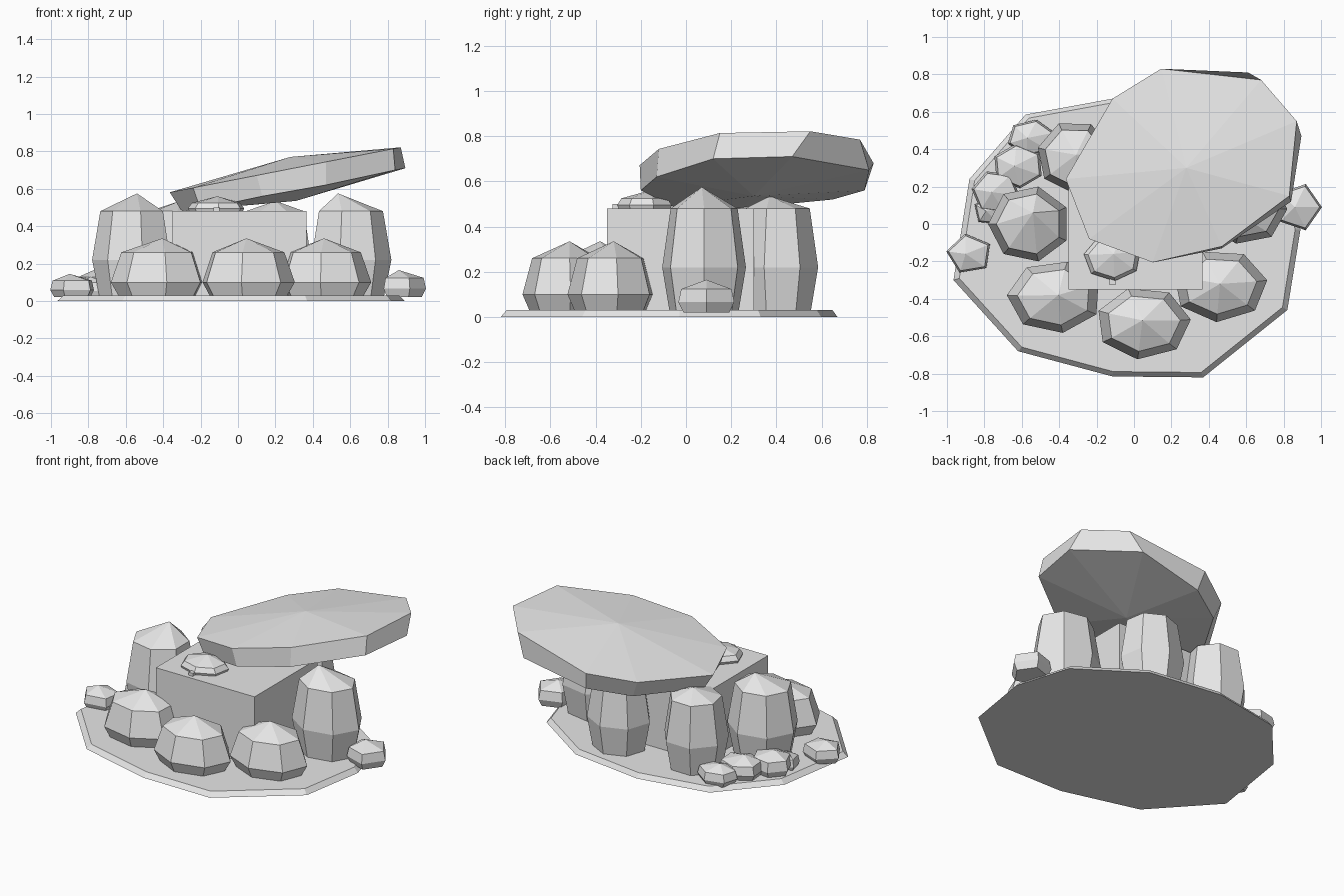
import bpy, math

stone = bpy.data.materials.new("grey stone")
stone.diffuse_color = (0.8, 0.8, 0.8, 1)


def make(name, verts, faces):
    me = bpy.data.meshes.new(name)
    me.from_pydata(verts, [], faces)
    me.materials.append(stone)
    ob = bpy.data.objects.new(name, me)
    bpy.context.collection.objects.link(ob)
    return ob


def loft(name, rings, low, high):
    """Skin counter-clockwise rings from the bottom up; low/high are cap points or None for a flat cap."""
    n = len(rings[0])
    verts = [p for r in rings for p in r]
    faces = [(k * n + i, k * n + (i + 1) % n, (k + 1) * n + (i + 1) % n, (k + 1) * n + i)
             for k in range(len(rings) - 1) for i in range(n)]
    top = (len(rings) - 1) * n
    if low:
        verts.append(low)
        faces += [((i + 1) % n, i, len(verts) - 1) for i in range(n)]
    else:
        faces.append(tuple(reversed(range(n))))
    if high:
        verts.append(high)
        faces += [(top + i, top + (i + 1) % n, len(verts) - 1) for i in range(n)]
    else:
        faces.append(tuple(range(top, top + n)))
    return make(name, verts, faces)


def rock(name, x, y, rx, ry, profile, apex, n=7, turn=0.0):
    """Faceted stone: profile is (z, radius factor) pairs, apex is its peak point."""
    rings = [[(x + rx * f * math.cos(turn + math.tau * i / n),
               y + ry * f * math.sin(turn + math.tau * i / n), z) for i in range(n)]
             for z, f in profile]
    loft(name, rings, None, apex)


# ground slab with a small sloping edge
outline = [(0.89, -0.03), (0.78, 0.33), (0.38, 0.6), (-0.115, 0.67), (-0.58, 0.585), (-0.88, 0.24),
           (-0.965, -0.3), (-0.62, -0.68), (-0.115, -0.815), (0.37, -0.82), (0.82, -0.46)]
loft("ground_slab", [[(x, y, 0) for x, y in outline],
                     [(x * 0.968, y * 0.968, 0.03) for x, y in outline]], None, None)

# chamber block
loft("chamber_block", [[(x, y, z) for x, y in ((-0.35, -0.35), (0.365, -0.35), (0.365, 0.3), (-0.35, 0.3))]
                       for z in (0.02, 0.48)], None, None)

# tilted capstone
cap_top = [(0.87, 0.55), (0.68, 0.77), (0.145, 0.83), (-0.115, 0.67), (-0.365, 0.24),
           (-0.24, -0.08), (0.10, -0.205), (0.47, -0.12), (0.83, 0.15)]
cap_low = [(0.895, 0.47, 0.71), (0.61, 0.81, 0.65), (0.17, 0.79, 0.56), (-0.07, 0.65, 0.52),
           (-0.30, 0.24, 0.48), (-0.20, -0.06, 0.49), (0.13, -0.20, 0.56), (0.47, -0.13, 0.62),
           (0.84, 0.12, 0.70)]
loft("capstone", [cap_low, [(x, y, 0.652 + 0.195 * x) for x, y in cap_top]],
     (0.31, 0.3, 0.535), (0.28, 0.3, 0.77))

# tall upright stones
tall = [(0.02, 0.82), (0.22, 1.0), (0.48, 0.80)]
uprights = [("left", -0.56, 0.0, 0.22, 0.205, (-0.54, 0.06, 0.575), 0.45),
            ("back_left", -0.32, 0.36, 0.2, 0.195, (-0.31, 0.37, 0.535), 0.2),
            ("back_right", 0.2, 0.4, 0.2, 0.185, (0.2, 0.37, 0.535), 0.6),
            ("right", 0.595, 0.08, 0.225, 0.19, (0.535, 0.07, 0.575), 0.0)]
for side, x, y, rx, ry, apex, turn in uprights:
    rock("upright_" + side, x, y, rx, ry, tall, apex, 7, turn)

# low boulders along the front
low = [(0.02, 0.82), (0.10, 1.0), (0.26, 0.78)]
for side, x, y, apex, turn in [("left", -0.425, -0.39, (-0.405, -0.38, 0.335), 0.4),
                               ("middle", 0.05, -0.53, (0.045, -0.515, 0.335), 0.1),
                               ("right", 0.46, -0.33, (0.46, -0.32, 0.335), 0.15)]:
    rock("front_boulder_" + side, x, y, 0.255, 0.195, low, apex, 7, turn)

# small scattered stones
pebbles = [(-0.88, -0.16, 0.125, 0.11, 0.145, 5, 0.5), (0.88, 0.09, 0.125, 0.13, 0.165, 5, 0.0),
           (-0.55, 0.46, 0.13, 0.10, 0.14, 6, 0.3), (-0.62, 0.31, 0.14, 0.12, 0.16, 6, 0.6),
           (-0.74, 0.17, 0.13, 0.12, 0.17, 6, 0.9), (-0.77, 0.07, 0.09, 0.08, 0.13, 5, 0.2)]
for i, (x, y, rx, ry, h, n, turn) in enumerate(pebbles):
    rock(f"small_stone_{i + 1}", x, y, rx, ry,
         [(0.02, 0.82), (h * 0.4, 1.0), (h * 0.75, 0.9)], (x - 0.02, y, h), n, turn)

# flat stone and chip lying on the chamber block
rock("top_stone", -0.115, -0.18, 0.155, 0.125, [(0.46, 0.9), (0.495, 1.0), (0.525, 0.85)],
     (-0.11, -0.16, 0.56), 7, 0.3)
loft("stone_chip", [[(x, y, z) for x, y in ((-0.13, -0.325), (-0.1, -0.325), (-0.1, -0.28), (-0.13, -0.28))]
                    for z in (0.475, 0.5)], None, None)
